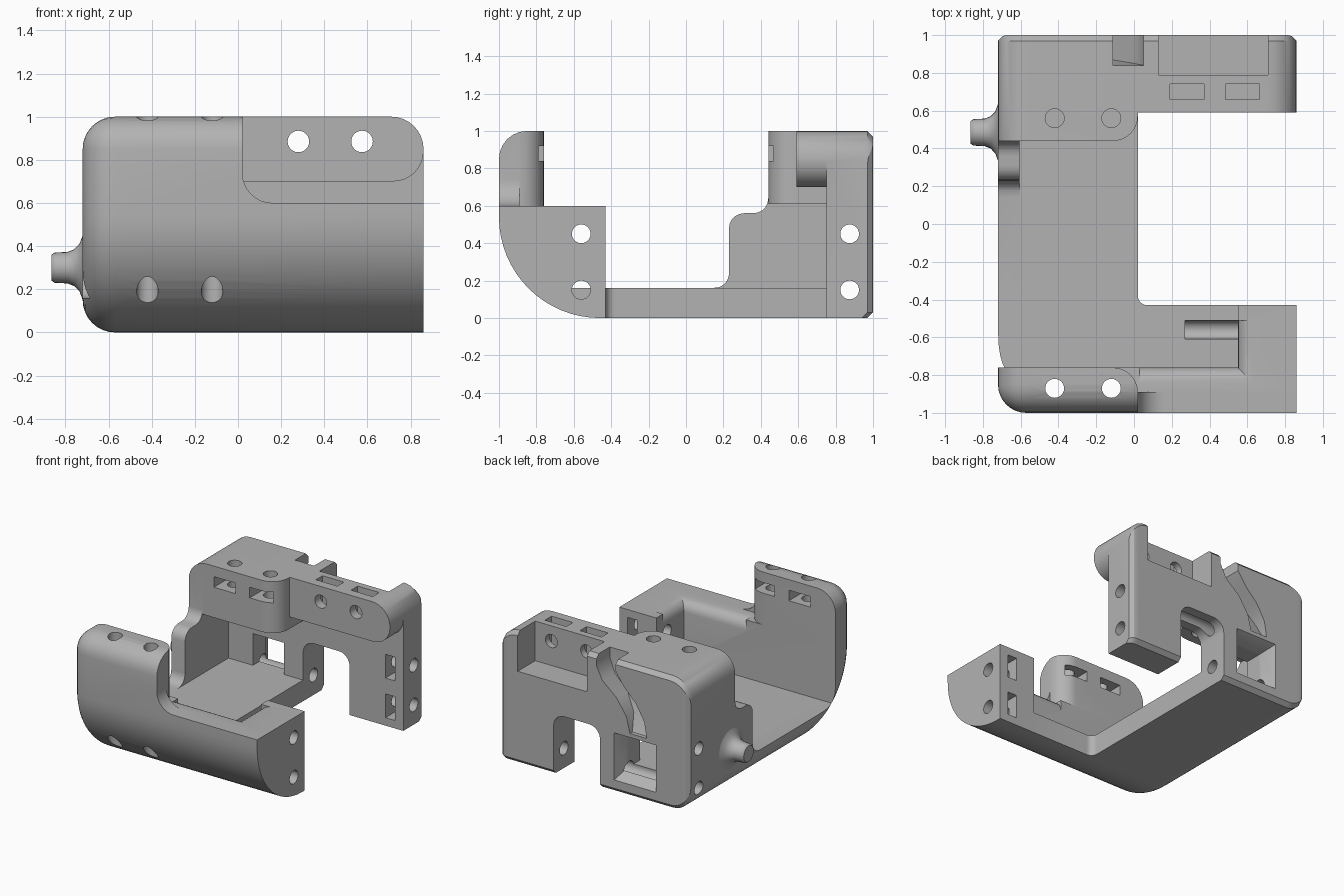
import bpy, bmesh
from math import sin, cos, radians, pi

cube = bpy.data.objects.get("Cube")
if cube:
    bpy.data.objects.remove(cube, do_unlink=True)

grey = bpy.data.materials.new("grey plastic")
grey.use_nodes = True
tone = (0.45, 0.45, 0.45, 1)
grey.diffuse_color = tone
grey.node_tree.nodes["Principled BSDF"].inputs["Base Color"].default_value = tone


def loft(name, rings):
    """Closed solid through rings of equal vertex count."""
    bm = bmesh.new()
    loops = [[bm.verts.new(p) for p in ring] for ring in rings]
    n = len(loops[0])
    for a, b in zip(loops, loops[1:]):
        for i in range(n):
            j = (i + 1) % n
            bm.faces.new((a[i], a[j], b[j], b[i]))
    bm.faces.new(loops[0][::-1])
    bm.faces.new(loops[-1])
    bmesh.ops.recalc_face_normals(bm, faces=bm.faces)
    mesh = bpy.data.meshes.new(name)
    bm.to_mesh(mesh)
    bm.free()
    mesh.materials.append(grey)
    obj = bpy.data.objects.new(name, mesh)
    bpy.context.collection.objects.link(obj)
    return obj


def arc(cx, cy, r, start, end, n=8):
    angles = [radians(start + (end - start) * i / n) for i in range(n + 1)]
    return [(cx + r * cos(a), cy + r * sin(a)) for a in angles]


cutters = []


def cut_loft(rings):
    obj = loft("cutter", rings)
    obj.hide_render = True
    cutters.append(obj)


def cut_prism(points, axis, lo, hi):
    """Extrude a 2D outline along an axis; the outline uses the other two axes in order."""
    def place(p, t):
        v = list(p)
        v.insert("xyz".index(axis), t)
        return v
    cut_loft([[place(p, t) for p in points] for t in (lo, hi)])


def cut_box(x0, x1, y0, y1, z0, z1):
    cut_prism([(x0, y0), (x1, y0), (x1, y1), (x0, y1)], "z", z0, z1)


def cut_hole(u, v, axis, lo, hi):
    cut_prism(arc(u, v, 0.05, 0, 345, 23), axis, lo, hi)


# Outer body: rounded section, left end rolled over, upper right corner rounded
def section(x, inset, top):
    big, small = 0.54 - inset, max(0.15 - inset, 0.003)
    front, low, high = -1 + inset, inset, 1 - top
    back = 1 - max(0, 0.03 - (x + 0.72), 0.03 - (0.86 - x))
    outline = arc(front + big, low + big, big, 270, 180, 16)
    outline += arc(front + small, high - small, small, 180, 90, 6)
    outline += [(back - 0.03, high), (back, high - 0.03), (back, low + 0.03), (back - 0.03, low)]
    return [(x, y, z) for y, z in outline]


steps = [(0.15 * (1 - cos(a)), 0.15 * (1 - sin(a))) for a in [i * pi / 16 for i in range(9)]]
rings = [section(-0.72 + d, o, o) for d, o in steps]
rings += [section(0.86 - d, 0, o) for d, o in reversed(steps)]
body = loft("bracket_body", rings)

# Gap in the left side, leaving a thin shaped cheek at the back
cut_prism([(-0.76, 0.16), (0.14, 0.16)] + arc(0.15, 0.24, 0.08, 290, 360, 5)
          + arc(0.31, 0.48, 0.08, 180, 90, 5) + arc(0.36, 0.64, 0.08, 270, 360, 5)
          + [(0.44, 1.2), (-0.76, 1.2)], "x", -1, -0.6)
# Main pocket above the floor
cut_box(-0.605, 0.55, -0.76, 0.75, 0.16, 0.61)
# Upper opening with rounded ends on the two tall walls
cut_prism([(-0.605, -0.76)] + arc(-0.11, -0.89, 0.13, 90, 0) + [(2, -0.89), (2, 0.59), (0.02, 0.59)]
          + arc(-0.11, 0.57, 0.13, 0, -90) + [(-0.605, 0.44)], "z", 0.6, 1.2)
# Open right side, from the front block to the back wall
cut_prism(arc(0.07, -0.38, 0.05, 180, 270, 5) + [(2, -0.43), (2, 0.72), (0.02, 0.72)], "z", -1, 0.65)
cut_prism([(0.02, -1), (0.02, 0.7)] + arc(0.72, 0.84, 0.14, 270, 360) + [(2, 0.84), (2, -1)], "y", 0, 0.75)
# Step down of the front wall
cut_prism([(0.02, 1.2)] + arc(0.16, 0.74, 0.14, 180, 270) + [(2, 0.6), (2, 1.2)], "y", -2, 0)
# Softened rim around the front pocket
rim = []
for i in range(6):
    a = radians(18 * i)
    o, z = 0.08 * (1 - cos(a)), 0.52 + 0.08 * sin(a)
    rim.append([(x, y, z) for x, y in ((0.03, -0.76 - o), (0.55 + o, -0.76 - o), (0.55 + o, -0.6), (0.03, -0.6))])
rim.append([(x, y, 0.7) for x, y, z in rim[-1]])
cut_loft([[(x, min(y, -0.3), z) for x, y, z in ring] for ring in rim])
cut_prism([(0.5, 0.5)] + [(0.55 + 0.08 * (1 - cos(radians(18 * i))), 0.52 + 0.08 * sin(radians(18 * i)))
          for i in range(6)] + [(0.63, 0.7), (0.5, 0.7)], "y", -0.65, -0.43 - 0.08)

# Back wall: arched leg gap, upper recess, flared window
cut_prism([(0.02, -1)] + arc(0.11, 0.37, 0.09, 180, 90, 5) + arc(0.32, 0.37, 0.09, 90, 0, 5)
          + [(0.41, -1)], "y", 0.7, 1.2)
cut_box(0.13, 0.71, 0.79, 1.2, 0.7, 1.2)
cut_loft([[(x0, y, z0), (x1, y, z0), (x1, y, z1), (x0, y, z1)] for y, x0, x1, z0, z1 in
          ((1.02, -0.46, -0.09, 0.08, 0.46), (0.9, -0.4, -0.14, 0.16, 0.4), (0.7, -0.4, -0.14, 0.16, 0.4))])
# Winding cable groove from the top edge to the window
groove = ((1.1, -0.11, 0.05, 0.84), (0.92, -0.11, 0.05, 0.84), (0.82, -0.18, 0.0, 0.85),
          (0.72, -0.28, -0.12, 0.87), (0.6, -0.35, -0.2, 0.91), (0.48, -0.37, -0.23, 0.97))
cut_loft([[(x0, y, z), (x1, y, z), (x1, 1.2, z), (x0, 1.2, z)] for z, x0, x1, y in groove])

# Screw holes with matching nut pockets
for x in (-0.42, -0.12):
    cut_hole(x, -0.87, "z", -0.1, 1.1)
    cut_hole(x, 0.56, "z", 0.5, 1.1)
    cut_box(x - 0.09, x + 0.09, -0.95, -0.7, 0.84, 0.92)
    cut_box(x - 0.09, x + 0.09, 0.4, 0.65, 0.84, 0.92)
for x in (0.28, 0.575):
    cut_hole(x, 0.885, "y", 0.5, 0.9)
    cut_box(x - 0.09, x + 0.09, 0.66, 0.74, 0.79, 1.1)
for z in (0.15, 0.45):
    cut_hole(-0.56, z, "x", 0.27, 1)
    cut_hole(0.875, z, "x", -1, 1)
    cut_box(0.71, 0.79, -0.65, -0.4, z - 0.09, z + 0.09)
    cut_box(0.71, 0.79, 0.7, 0.96, z - 0.09, z + 0.09)

# Apply all cuts
for cutter in cutters:
    mod = body.modifiers.new("cut", "BOOLEAN")
    mod.operation = "DIFFERENCE"
    mod.solver = "EXACT"
    mod.object = cutter
bpy.context.view_layer.update()
graph = bpy.context.evaluated_depsgraph_get()
result = bpy.data.meshes.new_from_object(body.evaluated_get(graph))
body.modifiers.clear()
body.data = result
for cutter in cutters:
    bpy.data.objects.remove(cutter, do_unlink=True)

# Flared peg on the left cheek
flare = [(-0.65, 0.15), (-0.72, 0.15), (-0.735, 0.11), (-0.76, 0.085), (-0.79, 0.073), (-0.85, 0.07), (-0.865, 0.06)]
peg = loft("side_peg", [[(x, 0.485 + y, 0.3 + z) for y, z in arc(0, 0, r, 0, 345, 23)] for x, r in flare])
for vert in peg.data.vertices:
    vert.co.x = max(vert.co.x, -0.865)

for obj in (body, peg):
    bpy.ops.object.select_all(action="DESELECT")
    obj.select_set(True)
    bpy.context.view_layer.objects.active = obj
    bpy.ops.object.shade_smooth_by_angle(angle=radians(30))
